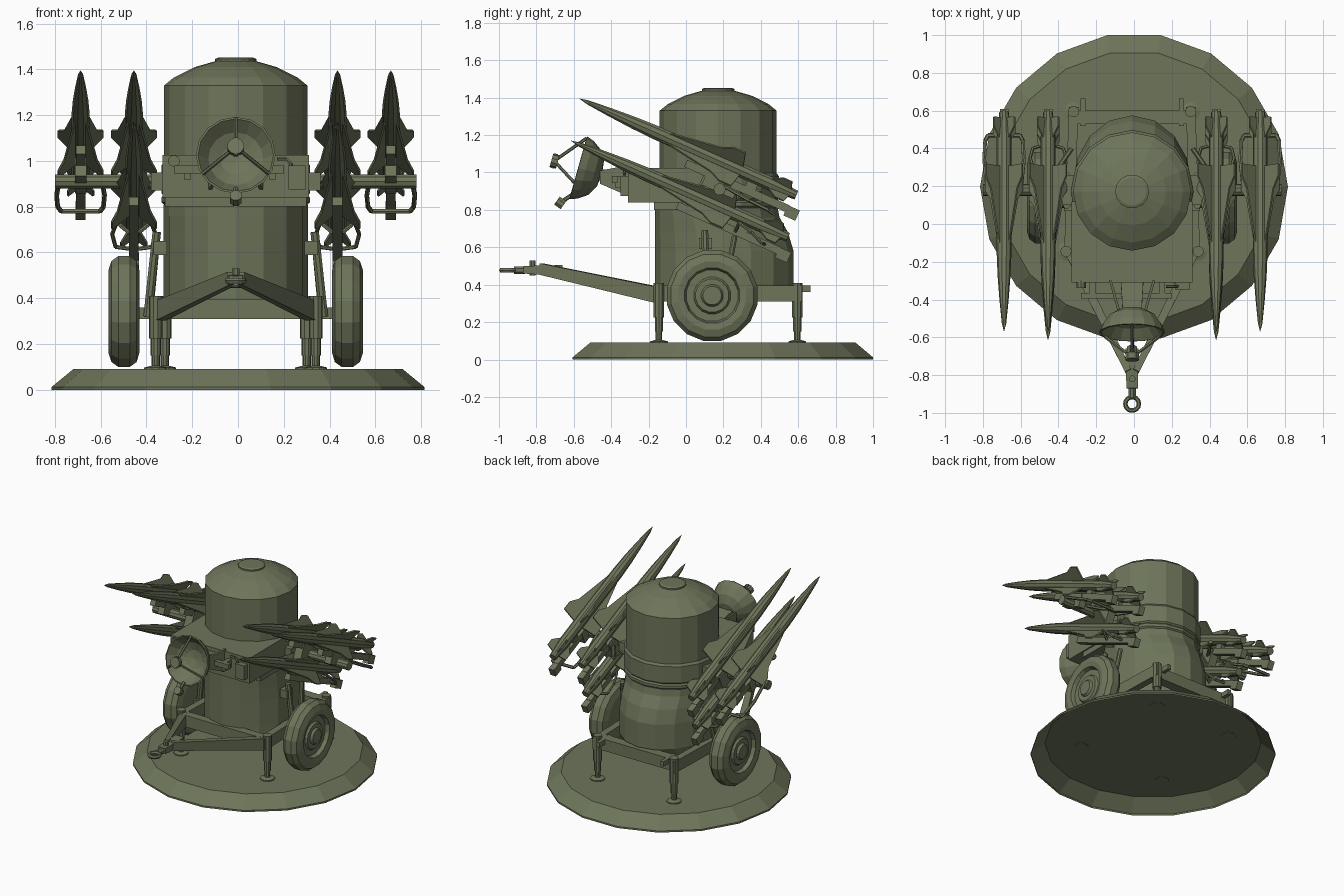
import bpy, bmesh, math
from mathutils import Vector

V = Vector
CX = -0.01  # the machine sits a touch left of the round base

olive = bpy.data.materials.new("olive green")
olive.diffuse_color = (0.155, 0.178, 0.102, 1)


def finish(name, bm):
    bmesh.ops.remove_doubles(bm, verts=bm.verts, dist=0.0004)
    bmesh.ops.recalc_face_normals(bm, faces=bm.faces)
    me = bpy.data.meshes.new(name)
    bm.to_mesh(me)
    bm.free()
    ob = bpy.data.objects.new(name, me)
    me.materials.append(olive)
    bpy.context.collection.objects.link(ob)
    return ob


def loft(name, rings, closed=True):
    bm = bmesh.new()
    rows = [[bm.verts.new(p) for p in r] for r in rings]
    n = len(rows[0])
    for a, b in zip(rows, rows[1:]):
        for i in range(n):
            j = (i + 1) % n
            bm.faces.new((a[i], a[j], b[j], b[i]))
    if closed:
        bm.faces.new(rows[0])
    bm.faces.new(rows[-1])
    return finish(name, bm)


def lathe(name, prof, n, loc, axis=(0, 0, 1), phase=0.0, closed=True):
    """prof is (radius, height) along the axis"""
    q = V((0, 0, 1)).rotation_difference(V(axis).normalized())
    rings = []
    for r, h in prof:
        r = max(r, 0.0005)
        rings.append([V(loc) + q @ V((r * math.cos(phase + math.tau * i / n),
                                      r * math.sin(phase + math.tau * i / n), h)) for i in range(n)])
    return loft(name, rings, closed)


def rod(name, a, b, r, n=8, r2=None):
    a, b = V(a), V(b)
    return lathe(name, [(r, 0), (r2 or r, (b - a).length)], n, a, b - a, math.pi / n)


def beam(name, a, b, w, h, w2=None, h2=None):
    """Rectangular bar; w is sideways, h is upwards"""
    a, b = V(a), V(b)
    d = (b - a).normalized()
    s = d.cross(V((0, 0, 1))).normalized()
    u = s.cross(d)
    rings = []
    for p, ww, hh in ((a, w, h), (b, w2 or w, h2 or h)):
        rings.append([p + s * ww / 2 * i + u * hh / 2 * j for i, j in ((-1, -1), (1, -1), (1, 1), (-1, 1))])
    return loft(name, rings)


def box(name, x, y, z):
    return loft(name, [[(x[0], y[0], k), (x[1], y[0], k), (x[1], y[1], k), (x[0], y[1], k)] for k in z])


def plate(name, pts, normal, t):
    o = V(normal).normalized() * t / 2
    return loft(name, [[V(p) - o for p in pts], [V(p) + o for p in pts]])


def path(name, pts, r):
    for a, b in zip(pts, pts[1:]):
        rod(name, a, b, r, 6)


# round base, an open shell underneath
lathe("base", [(0.815, 0), (0.815, 0.012), (0.72, 0.09)], 18, (0, 0.197, 0), closed=False)

# lower body: faceted drum that swells towards the rear
rings = []
for z, back, rx in ((0.31, 0.52, 0.31), (0.40, 0.575, 0.315), (0.58, 0.575, 0.315), (0.68, 0.545, 0.315),
                    (0.76, 0.50, 0.315), (0.81, 0.49, 0.315)):
    cy, ry = (back - 0.165) / 2, (back + 0.165) / 2
    rings.append([(CX + rx * math.sin(math.tau * i / 16), cy - ry * math.cos(math.tau * i / 16), z)
                  for i in range(16)])
loft("lower_body", rings)

# upper drum with domed roof and cap
C = (CX, 0.172, 0)
lathe("turntable_ring", [(0.29, 0.79), (0.325, 0.82), (0.325, 0.84), (0.315, 0.85), (0.325, 0.86), (0.325, 0.98),
                         (0.31, 1.0)], 16, C)
lathe("upper_drum", [(0.313, 0.95), (0.313, 1.33), (0.27, 1.365), (0.18, 1.41), (0.09, 1.436), (0, 1.436)], 16, C)
lathe("roof_cap", [(0.09, 1.43), (0.09, 1.446), (0.075, 1.452)], 14, C)

# front equipment housing
box("front_housing", (CX - 0.32, CX + 0.32), (-0.31, 0.12), (0.84, 1.025))
box("housing_floor", (CX - 0.31, CX + 0.31), (-0.17, 0.1), (0.80, 0.85))
for s in (-1, 1):
    plate("dish_bracket", [(CX + s * 0.115, -0.30, 0.87), (CX + s * 0.115, -0.30, 1.04),
                           (CX + s * 0.07, -0.46, 1.01), (CX + s * 0.07, -0.46, 0.94)], (1, 0, 0), 0.014)
beam("dish_mount", (CX, -0.30, 0.955), (CX, -0.47, 0.99), 0.12, 0.08, 0.10, 0.06)
box("sight_bar", (-0.28, 0.20), (-0.395, -0.365), (0.945, 0.98))
for x in (-0.22, 0.15):
    box("sight_bar_bracket", (x - 0.015, x + 0.015), (-0.38, -0.3), (0.92, 0.98))
box("control_box", (0.22, 0.295), (-0.35, -0.30), (0.875, 0.98))
rod("lamp", (-0.28, -0.34, 1.0), (-0.28, -0.30, 1.0), 0.026, 10)
path("cable", [(0.17, -0.33, 1.01), (0.21, -0.33, 1.01), (0.23, -0.33, 0.99), (0.23, -0.33, 0.95)], 0.008)

# tracking dish, feed and struts
n = V((0, -0.96, 0.27)).normalized()
up = V((0, 0.27, 0.96)).normalized()
rim = V((CX, -0.575, 1.025))
lathe("dish", [(0.0, -0.13), (0.07, -0.122), (0.125, -0.09), (0.16, -0.04), (0.174, 0), (0.165, 0.002),
               (0.12, -0.055), (0.065, -0.085), (0, -0.095)], 16, rim, n)
feed = rim + n * 0.135
rod("dish_feed", feed - n * 0.02, feed + n * 0.015, 0.037, 10)
beam("feed_bar", feed - up * 0.04, feed + up * 0.04, 0.02, 0.02)
for a in (90, 210, 330):
    a = math.radians(a)
    rod("feed_strut", rim + V((math.cos(a), 0, 0)) * 0.165 + up * 0.165 * math.sin(a), feed, 0.009, 6)
rod("lower_aerial", (CX, -0.655, 0.825), (CX, -0.69, 0.85), 0.028, 8)
rod("lower_aerial_stem", (CX, -0.61, 0.88), (CX, -0.67, 0.84), 0.011, 6)

# drawbar with towing eye
for s in (-1, 1):
    beam("drawbar_arm", (CX + s * 0.33, -0.15, 0.345), (CX + s * 0.02, -0.78, 0.485), 0.05, 0.085, 0.035, 0.06)
beam("drawbar_head", (CX, -0.66, 0.475), (CX, -0.87, 0.48), 0.07, 0.06, 0.06, 0.04)
rod("drawbar_pin", (CX, -0.82, 0.45), (CX, -0.82, 0.53), 0.018)
rod("tow_stem", (CX, -0.86, 0.477), (CX, -0.92, 0.477), 0.022)
bm = bmesh.new()
grid = [[bm.verts.new((CX + (0.036 + 0.012 * math.cos(b)) * math.cos(a),
                       -0.952 + (0.036 + 0.012 * math.cos(b)) * math.sin(a), 0.477 + 0.014 * math.sin(b)))
         for b in (k * math.tau / 6 for k in range(6))] for a in (k * math.tau / 14 for k in range(14))]
for i in range(14):
    for k in range(6):
        bm.faces.new((grid[i][k], grid[i - 1][k], grid[i - 1][k - 1], grid[i][k - 1]))
finish("tow_eye", bm)

# chassis
box("front_cross_member", (CX - 0.35, CX + 0.35), (-0.18, -0.12), (0.31, 0.395))
box("rear_cross_member", (CX - 0.33, CX + 0.33), (0.53, 0.60), (0.31, 0.395))
box("axle", (CX - 0.46, CX + 0.46), (0.11, 0.17), (0.31, 0.36))
for s in (-1, 1):
    beam("side_rail", (CX + s * 0.335, -0.17, 0.353), (CX + s * 0.31, 0.62, 0.353), 0.05, 0.085)
    box("rear_bracket", (CX + s * 0.26 - 0.013, CX + s * 0.26 + 0.013), (0.52, 0.665), (0.36, 0.395))

    # levelling jacks
    for x, y in ((0.35, -0.145), (0.31, 0.595)):
        lathe("jack_leg", [(0.05, 0.087), (0.05, 0.097), (0.018, 0.105), (0.018, 0.15), (0.023, 0.15), (0.023, 0.225),
                           (0.030, 0.225), (0.030, 0.41)], 10, (CX + s * x, y, 0))

    # wheel: tyre, rim and hub in one turned profile
    lathe("wheel", [(0.10, -0.06), (0.18, -0.068), (0.225, -0.055), (0.247, -0.025), (0.247, 0.025), (0.225, 0.055),
                    (0.185, 0.068), (0.15, 0.062), (0.14, 0.035), (0.10, 0.035), (0.09, 0.05), (0.06, 0.05),
                    (0.05, 0.066), (0, 0.066)], 16,
          (CX + s * 0.488, 0.14, 0.342), (s, 0, 0), math.pi / 16)

    # suspension strut
    rod("suspension_strut", (CX + s * 0.385, 0.11, 0.32), (CX + s * 0.345, 0.10, 0.69), 0.02)
    rod("suspension_spring", (CX + s * 0.375, 0.20, 0.34), (CX + s * 0.345, 0.26, 0.66), 0.016)
    box("suspension_mount", (CX + s * 0.33 - 0.03, CX + s * 0.33 + 0.03), (0.07, 0.14), (0.59, 0.65))

# missiles and launch rails
d = V((0, 0.914, -0.407)).normalized()
v = V((0, 0.407, 0.914)).normalized()


def missile(nose, guarded):
    nose = V(nose)
    lathe("missile_body", [(0, 0), (0.012, 0.05), (0.024, 0.18), (0.034, 0.32), (0.039, 0.45), (0.039, 1.13),
                           (0.030, 1.22), (0.026, 1.27)], 10, nose, d)
    for k in range(4):
        a = math.radians(45 + 90 * k)
        r = V((math.cos(a), 0, 0)) + v * math.sin(a)
        nrm = r.cross(d)
        plate("missile_wing", [nose + d * q + r * w for q, w in
                               ((0.47, 0.03), (0.80, 0.10), (0.86, 0.138), (0.93, 0.138), (0.95, 0.03))], nrm, 0.010)
        plate("missile_tail_fin", [nose + d * q + r * w for q, w in
                                   ((1.10, 0.025), (1.17, 0.08), (1.22, 0.08), (1.235, 0.025))], nrm, 0.009)
    # rail slung beneath
    o = nose - v * 0.085
    beam("launch_rail", o + d * 0.66, o + d * 1.26, 0.042, 0.042)
    end = o + d * 1.25 - v * 0.012
    beam("rail_end_block", end, end + d * 0.07, 0.045, 0.06)
    for q in (0.72, 1.0):
        beam("rail_shoe", o + d * q + v * 0.035, o + d * (q + 0.06) + v * 0.035, 0.03, 0.05)
    # bent guard tubes beside the tail
    if guarded:
        g = o + d * 1.0
        for e in (V((-1, 0, 0)), V((1, 0, 0))):
            path("guard_tube", [g + e * 0.02, g + e * 0.075 + v * 0.05, g + e * 0.095 + v * 0.03 + d * 0.08,
                                g + e * 0.08 + d * 0.15, g + e * 0.02 + d * 0.17], 0.009)


for s in (-1, 1):
    xo, xi = CX + s * 0.678, CX + s * 0.445
    missile((xo, -0.57, 1.395), False)
    missile((xi, -0.57, 1.395), False)
    missile((xi, -0.615, 1.17), True)
    # cross arm, pylons and outer carrying loop
    rod("launcher_arm", (CX + s * 0.25, 0.18, 0.91), (CX + s * 0.79, 0.18, 0.91), 0.033, 10)
    beam("outer_pylon", (xo, 0.10, 0.975), (xo, 0.27, 0.90), 0.05, 0.09)
    beam("inner_pylon", (xi, 0.08, 0.955), (xi, 0.28, 0.866), 0.06, 0.13)
    box("arm_root", (CX + s * 0.33 - 0.04, CX + s * 0.33 + 0.04), (0.10, 0.26), (0.87, 0.95))
    rod("arm_brace", (CX + s * 0.32, 0.40, 0.90), (xi, 0.22, 0.90), 0.013, 6)
    path("carrying_loop", [(xo + t * s * w, y, z) for t, w, y, z in
                           ((1, 0.09, 0.20, 0.93), (1, 0.105, 0.34, 0.85), (1, 0.10, 0.44, 0.80), (1, 0.085, 0.47, 0.78),
                            (-1, 0.085, 0.47, 0.78), (-1, 0.10, 0.44, 0.80), (-1, 0.105, 0.34, 0.85),
                            (-1, 0.09, 0.20, 0.93))], 0.011)
